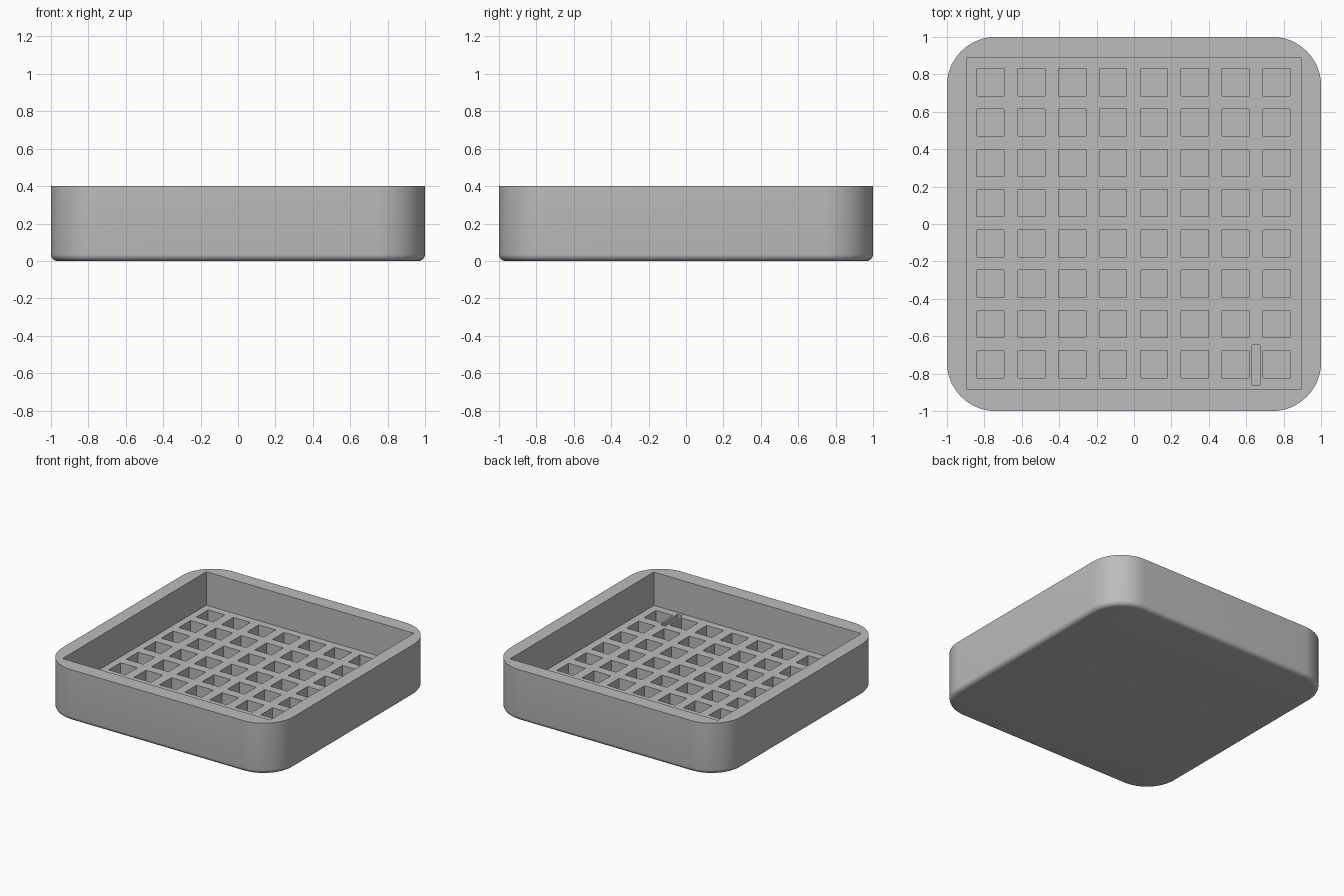
import bpy, bmesh, math
from mathutils import Matrix, Vector

cube = bpy.data.objects.get("Cube")
if cube:
    bpy.data.objects.remove(cube, do_unlink=True)

HEIGHT, FLOOR, POCKET = 0.4, 0.14, 0.04

grey = bpy.data.materials.new("plain grey")
grey.use_nodes = True
colour = (0.5, 0.5, 0.5, 1)
grey.diffuse_color = colour
grey.node_tree.nodes["Principled BSDF"].inputs["Base Color"].default_value = colour


def add_box(bm, low, high):
    low, high = Vector(low), Vector(high)
    matrix = Matrix.Translation((low + high) / 2) @ Matrix.Diagonal((*(high - low), 1))
    return bmesh.ops.create_cube(bm, size=1, matrix=matrix)


def make_object(name, bm):
    mesh = bpy.data.meshes.new(name)
    bm.to_mesh(mesh)
    bm.free()
    mesh.materials.append(grey)
    obj = bpy.data.objects.new(name, mesh)
    bpy.context.collection.objects.link(obj)
    return obj


def cut(target, name, boxes):
    """Subtract a set of separate boxes from the target."""
    bm = bmesh.new()
    for low, high in boxes:
        add_box(bm, low, high)
    cutter = make_object(name, bm)
    cutter.hide_render = True
    cutter.hide_set(True)
    mod = target.modifiers.new(name, "BOOLEAN")
    mod.operation, mod.solver, mod.object = "DIFFERENCE", "EXACT", cutter
    bpy.context.view_layer.objects.active = target
    bpy.ops.object.modifier_apply(modifier=mod.name)
    bpy.data.objects.remove(cutter, do_unlink=True)


# Tray body: round the upright corners, then the bottom rim
bm = bmesh.new()
add_box(bm, (-1, -1, 0), (1, 1, HEIGHT))
upright = [e for e in bm.edges if abs(e.verts[0].co.z - e.verts[1].co.z) > 0.1]
bmesh.ops.bevel(bm, geom=upright, offset=0.26, segments=16, profile=0.5, affect="EDGES")
rim = [e for e in bm.edges if all(v.co.z < 0.001 for v in e.verts)]
bmesh.ops.bevel(bm, geom=rim, offset=0.035, segments=6, profile=0.5, affect="EDGES")
tray = make_object("tray", bm)

# Square-cornered cavity
cut(tray, "cavity_cutter", [((-0.895, -0.882, FLOOR), (0.895, 0.888, 1))])

# Eight by eight grid of square pockets in the floor
half = 0.0725
pockets = []
for i in range(8):
    for j in range(8):
        x, y = -0.767 + i * 0.2184, -0.75 + j * 0.2154
        pockets.append(((x - half, y - half, POCKET), (x + half, y + half, 0.3)))
cut(tray, "pocket_cutter", pockets)

# Narrow slot between two pockets
cut(tray, "slot_cutter", [((0.631, -0.86, 0.1), (0.674, -0.648, 0.3))])

bpy.context.view_layer.objects.active = tray
tray.select_set(True)
bpy.ops.object.shade_smooth_by_angle(angle=math.radians(30))
